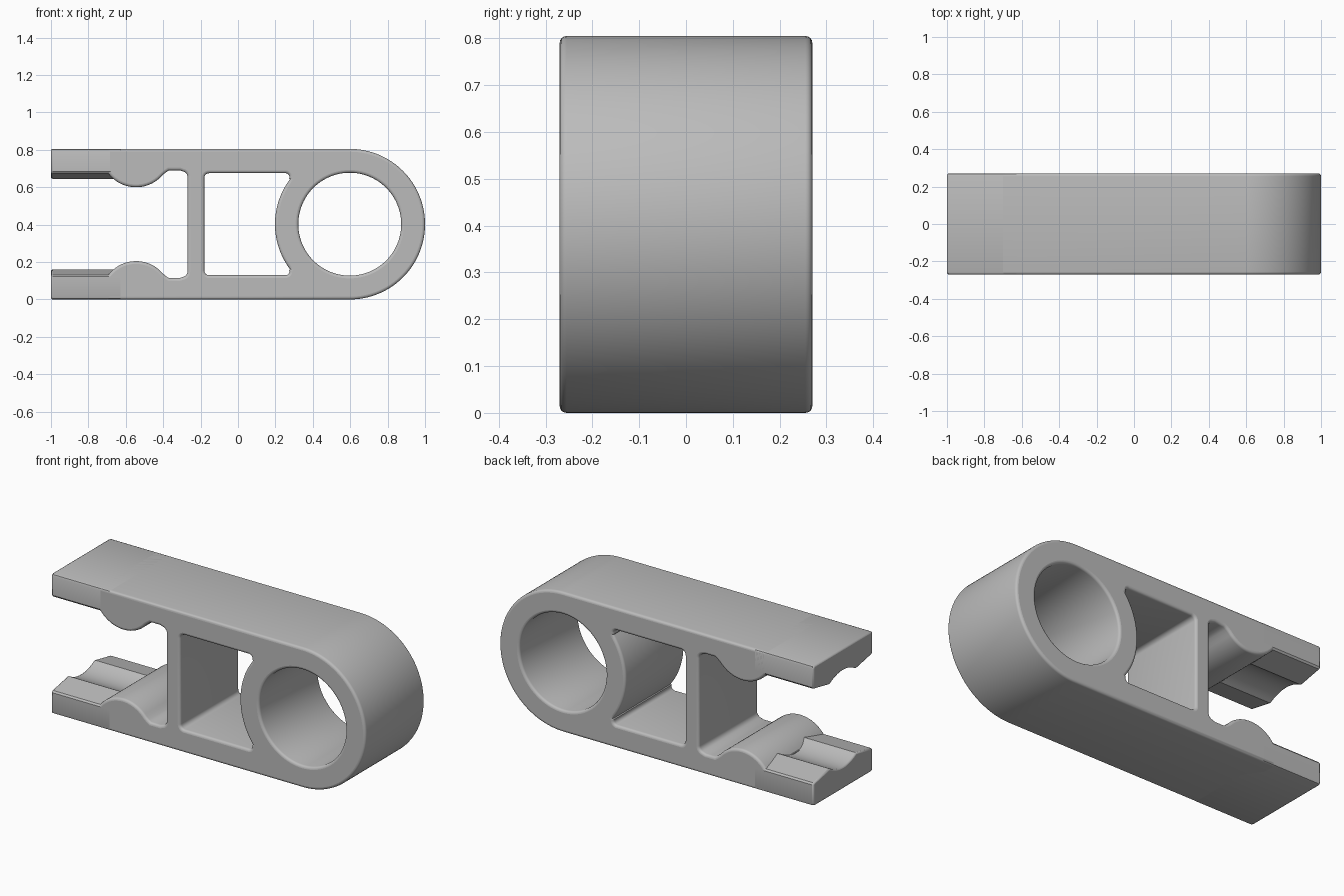
import bpy, bmesh, math

cube = bpy.data.objects.get("Cube")
if cube:
    bpy.data.objects.remove(cube, do_unlink=True)

MID = 0.4025          # half the height; the clip mirrors about this level
HALF = 0.27           # half the width
EYE_X = 0.5975        # centre of the round eye

grey = bpy.data.materials.new("plain grey")
grey.use_nodes = True
colour = (0.5, 0.5, 0.5, 1)
grey.diffuse_color = colour
bsdf = grey.node_tree.nodes["Principled BSDF"]
bsdf.inputs["Base Color"].default_value = colour
bsdf.inputs["Roughness"].default_value = 0.6


def arc(cx, cz, r, start, end, n):
    """Points on an arc, angles in degrees."""
    angles = [math.radians(start + (end - start) * i / n) for i in range(n + 1)]
    return [(cx + r * math.cos(a), cz + r * math.sin(a)) for a in angles]


def flipped(points):
    """The same points mirrored to the upper half, in reverse order."""
    return [(x, 2 * MID - z) for x, z in reversed(points)]


def finish(obj, angle):
    obj.data.materials.clear()
    obj.data.materials.append(grey)
    bpy.ops.object.select_all(action='DESELECT')
    obj.select_set(True)
    bpy.context.view_layer.objects.active = obj
    bpy.ops.object.shade_smooth_by_angle(angle=math.radians(angle))


# Clip body: outer outline, window and eye, extruded with rounded rims
bump = arc(-0.545, 0.0175, 0.1875, 143, 40, 20)
lower_inside = ([(-0.70, 0.0), (-0.70, 0.13)] + bump
                + [(-0.385, 0.125), (-0.37, 0.115), (-0.31, 0.115)]
                + arc(-0.30, 0.15, 0.03, -80, 0, 6))
outline = (lower_inside + flipped(lower_inside)
           + arc(EYE_X, MID, MID, 90, -90, 64))

lower_window = (arc(-0.155, 0.155, 0.025, 180, 270, 6)
                + arc(0.255, 0.15, 0.02, -90, 20, 6)
                + arc(EYE_X, MID, 0.40, 217, 181, 14))
window = lower_window + flipped(lower_window)
eye = arc(EYE_X, MID, 0.275, 0, 360, 96)[:-1]

RIM = 0.015
curve = bpy.data.curves.new("clip_body", 'CURVE')
curve.dimensions = '2D'
curve.fill_mode = 'BOTH'
curve.extrude = HALF - RIM
curve.bevel_depth = RIM
curve.bevel_resolution = 3
curve.offset = -RIM
for loop in (outline, window, eye):
    spline = curve.splines.new('POLY')
    spline.points.add(len(loop) - 1)
    for point, (x, z) in zip(spline.points, loop):
        point.co = (x, z, 0, 1)
    spline.use_cyclic_u = True
body = bpy.data.objects.new("clip_body", curve)
bpy.context.collection.objects.link(body)
body.rotation_euler.x = math.pi / 2
bpy.context.view_layer.objects.active = body
body.select_set(True)
bpy.ops.object.convert(target='MESH')
body = bpy.context.object
bpy.ops.object.transform_apply(location=False, rotation=True, scale=False)
finish(body, 35)

# Jaw tips: sloped shoulders with a shallow round groove between two ridges
RIDGE = 0.12
groove = [(y, 0.125 + 0.035 * (y / RIDGE) ** 2)
          for y in [RIDGE * i / 8 for i in range(-8, 9)]]
right_edge = [(-0.255, 0.0), (-0.266, 0.004), (-HALF, 0.015),
              (-HALF, 0.122), (-0.262, 0.132)]
left_edge = [(-y, z) for y, z in reversed(right_edge)]
section = right_edge + groove + left_edge


def jaw_tip(name, upper):
    bm = bmesh.new()
    verts = [bm.verts.new((-1.0, y, 2 * MID - z if upper else z))
             for y, z in section]
    face = bm.faces.new(verts)
    ext = bmesh.ops.extrude_face_region(bm, geom=[face])
    moved = [v for v in ext["geom"] if isinstance(v, bmesh.types.BMVert)]
    bmesh.ops.translate(bm, verts=moved, vec=(0.38, 0, 0))
    bmesh.ops.recalc_face_normals(bm, faces=bm.faces)
    mesh = bpy.data.meshes.new(name)
    bm.to_mesh(mesh)
    bm.free()
    obj = bpy.data.objects.new(name, mesh)
    bpy.context.collection.objects.link(obj)
    finish(obj, 22)
    bevel = obj.modifiers.new("rounded end", 'BEVEL')
    bevel.width = 0.008
    bevel.segments = 2
    bevel.limit_method = 'ANGLE'
    bevel.angle_limit = math.radians(75)


jaw_tip("lower_jaw_tip", False)
jaw_tip("upper_jaw_tip", True)
